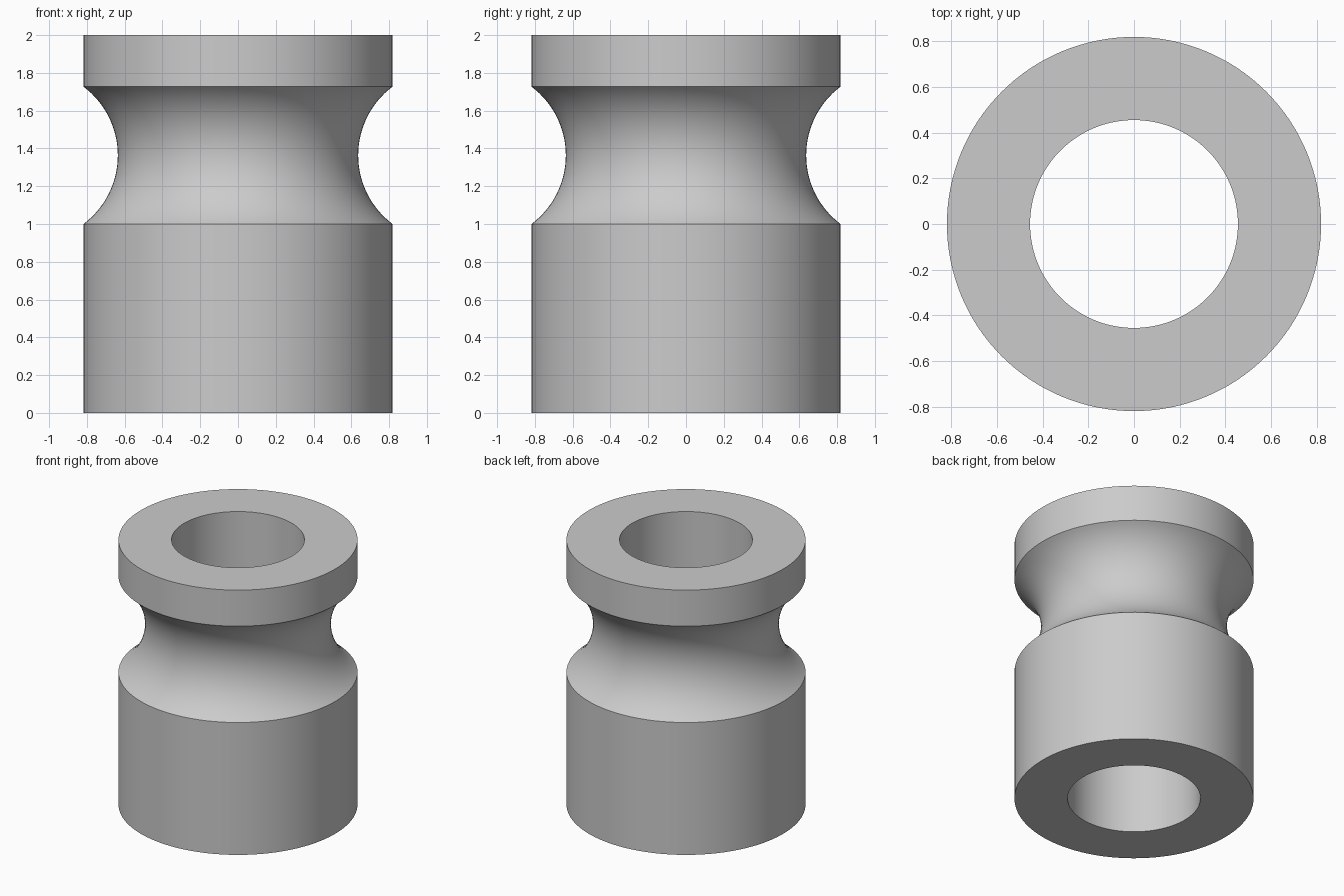
import bpy
import bmesh
import math

cube = bpy.data.objects.get("Cube")
if cube:
    bpy.data.objects.remove(cube, do_unlink=True)

UNIT = 2 / 11          # the part is eleven units tall
SEGMENTS = 128
OUTER, BORE, HEIGHT = 4.5, 2.5, 11
GROOVE_R, GROOVE_X, GROOVE_Z = 2.5, 6, 7.5
ARC_STEPS = 32

# Plain grey material
grey = bpy.data.materials.new("plain_grey")
grey.use_nodes = True
colour = (0.6, 0.6, 0.6, 1)
grey.diffuse_color = colour
grey.node_tree.nodes["Principled BSDF"].inputs["Base Color"].default_value = colour

# Half section: bore, flat ends, outer wall and concave round groove
half_angle = math.asin(2 / GROOVE_R)
profile = [(BORE, 0), (OUTER, 0)]
for i in range(ARC_STEPS + 1):
    a = half_angle * (2 * i / ARC_STEPS - 1)
    profile.append((GROOVE_X - GROOVE_R * math.cos(a), GROOVE_Z + GROOVE_R * math.sin(a)))
profile += [(OUTER, HEIGHT), (BORE, HEIGHT)]

# Revolve the section around the vertical axis
bm = bmesh.new()
verts = [bm.verts.new((r * UNIT, 0, z * UNIT)) for r, z in profile]
edges = [bm.edges.new((verts[i - 1], verts[i])) for i in range(len(verts))]
bmesh.ops.spin(bm, geom=verts + edges, cent=(0, 0, 0), axis=(0, 0, 1),
               angle=math.tau, steps=SEGMENTS, use_merge=True)
bmesh.ops.remove_doubles(bm, verts=bm.verts, dist=1e-5)
bmesh.ops.recalc_face_normals(bm, faces=bm.faces)

mesh = bpy.data.meshes.new("grooved_bushing")
bm.to_mesh(mesh)
bm.free()
mesh.materials.append(grey)
bushing = bpy.data.objects.new("grooved_bushing", mesh)
bpy.context.collection.objects.link(bushing)

# Smooth curved walls, crisp rims
bpy.ops.object.select_all(action='DESELECT')
bushing.select_set(True)
bpy.context.view_layer.objects.active = bushing
bpy.ops.object.shade_smooth_by_angle(angle=math.radians(30))
